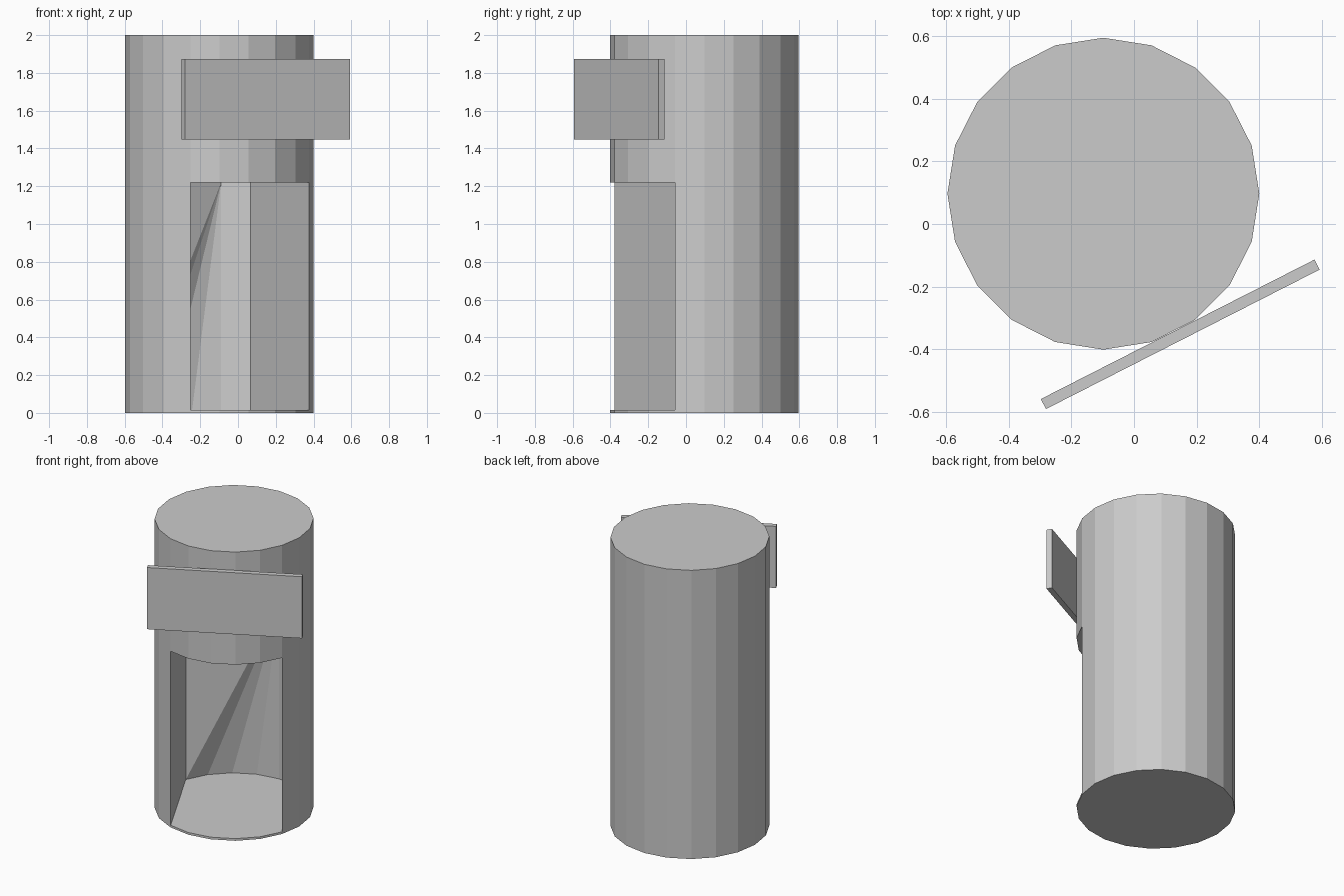
import bpy, bmesh
from math import cos, sin, radians
from mathutils import Vector

if "Cube" in bpy.data.objects:
    bpy.data.objects.remove(bpy.data.objects["Cube"])

CX, CY, R, H = -0.098, 0.097, 0.499, 2.0
SIDES = 20
FLOOR, LINTEL = 0.015, 1.22
FACING = radians(297)                      # direction the doorway looks
D = Vector((cos(FACING), sin(FACING), 0))


def pt(i, z, shift=0.0):
    a = radians(18 * i)
    return Vector((CX + R * cos(a), CY + R * sin(a), z)) + D * shift


def make(name, bm):
    me = bpy.data.meshes.new(name)
    bm.to_mesh(me)
    bm.free()
    ob = bpy.data.objects.new(name, me)
    bpy.context.collection.objects.link(ob)
    return ob


# hollowed drum: outer shell with a five-sided doorway
bm = bmesh.new()
ring = lambda z: [bm.verts.new(pt(i, z)) for i in range(SIDES)]
base, top = ring(0), ring(H)
bm.faces.new(base[::-1])
bm.faces.new(top)
door = range(14, 19)
low = [bm.verts.new(pt(i, FLOOR)) for i in range(14, 20)]
high = [bm.verts.new(pt(i, LINTEL)) for i in range(14, 20)]
for i in range(SIDES):
    j = (i + 1) % SIDES
    if i in door:
        k = i - 14
        bm.faces.new((base[i], base[j], low[k + 1], low[k]))
        bm.faces.new((high[k], high[k + 1], top[j], top[i]))
    elif i == 13:
        bm.faces.new((base[i], base[j], low[0], high[0], top[j], top[i]))
    elif i == 19:
        bm.faces.new((base[i], base[j], top[j], top[i], high[5], low[5]))
    else:
        bm.faces.new((base[i], base[j], top[j], top[i]))

# interior: floor, ceiling and side walls reach just short of the back
bl = [bm.verts.new(pt(i, FLOOR, 0.02)) for i in range(4, 10)]
bh = [bm.verts.new(pt(i, LINTEL, 0.02)) for i in range(4, 10)]
bm.faces.new(low + bl)
bm.faces.new((high + bh)[::-1])
bm.faces.new((low[0], bl[5], bh[5], high[0]))
bm.faces.new((low[5], high[5], bh[0], bl[0]))

# back wall: folded fan from one upper corner
bm.faces.new((bl[0], bh[0], bh[1], bl[1]))
for k in range(1, 5):
    bm.faces.new((bl[k], bh[1], bl[k + 1]))
bm.faces.new((bl[5], bh[1], bh[5]))
make("drum", bm)

# flat sign board above the doorway
bm = bmesh.new()
bmesh.ops.create_cube(bm, size=1)
bmesh.ops.scale(bm, vec=(0.983, 0.036, 0.427), verts=bm.verts)
board = make("sign_board", bm)
board.location = (0.148, -0.353, 1.661)
board.rotation_euler = (0, 0, radians(27))
